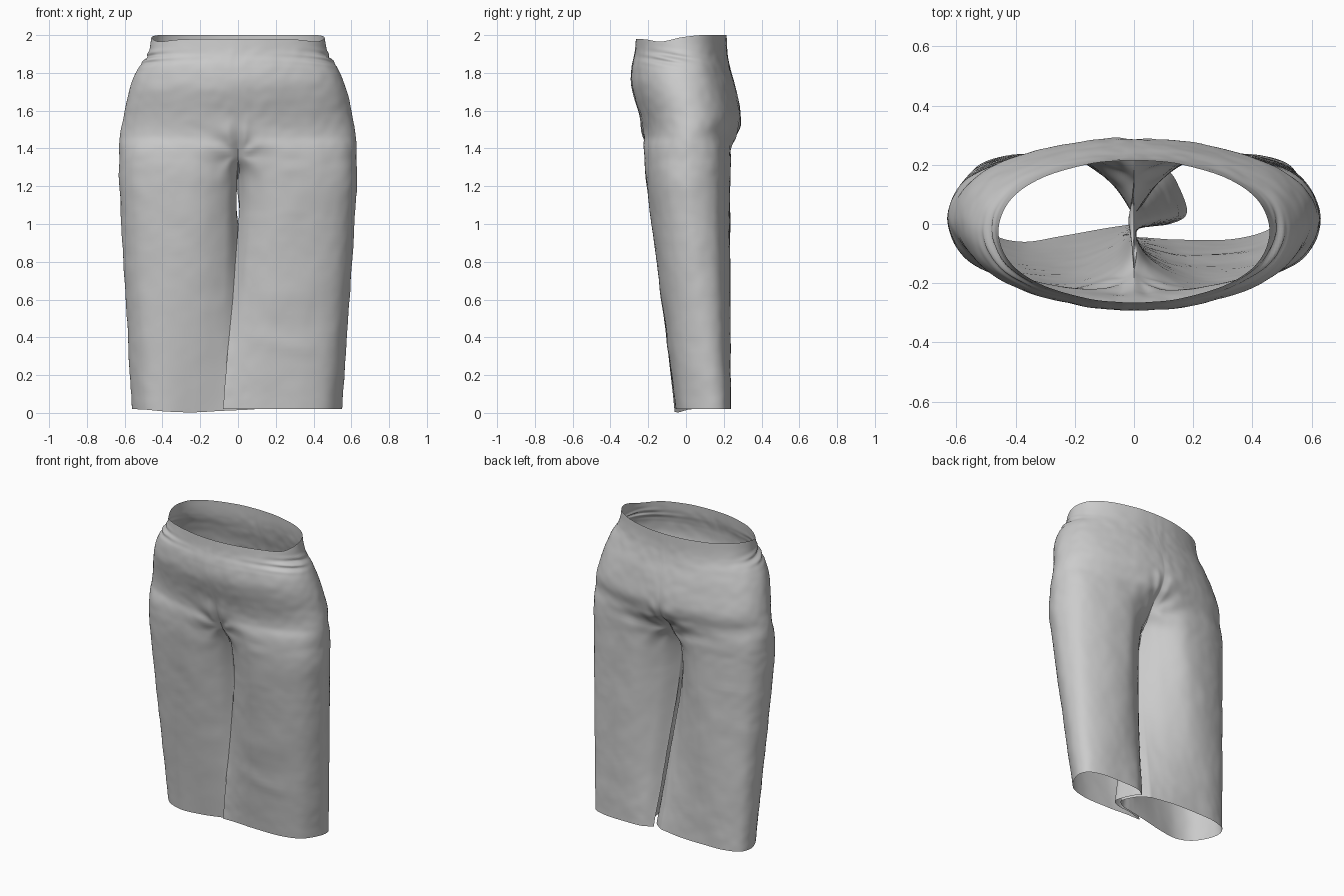
import bpy, bmesh, math
from mathutils import Vector, noise

if "Cube" in bpy.data.objects:
    bpy.data.objects.remove(bpy.data.objects["Cube"])

N_OUT, N_IN = 96, 30          # columns round the outside / inside of each leg
STEPS = [44, 18, 10, 10, 12, 12, 14, 10]   # rows between neighbouring sections


def catmull(p, i, t):
    a, b = p[max(i - 1, 0)], p[i]
    c, d = p[i + 1], p[min(i + 2, len(p) - 1)]
    return 0.5 * (2 * b + (c - a) * t + (2 * a - 5 * b + 4 * c - d) * t * t
                  + (3 * b - a - 3 * c + d) * t ** 3)


def spline(pts, n):
    """n + 1 points along a curve through pts."""
    pts = [Vector(p) for p in pts]
    out = []
    for k in range(n + 1):
        u = k / n * (len(pts) - 1)
        i = min(int(u), len(pts) - 2)
        out.append(catmull(pts, i, u - i))
    return out


def loft(sections):
    """Rows of points passing smoothly through all the sections."""
    rows = []
    for i in range(len(sections) - 1):
        for k in range(STEPS[i]):
            rows.append([catmull([s[c] for s in sections], i, k / STEPS[i])
                         for c in range(len(sections[0]))])
    rows.append(list(sections[-1]))
    return rows


def flat(pts, z):
    return [(x, y, z) for x, y in pts]


def hem_left_z(pts):
    """The left hem dips a little along its front."""
    return [(x, y, .02 * min(1, max(0, (y + .05) / .07, (x - .3) / .22, -x / .05)))
            for x, y in pts]


# Hems: the right leg wraps over the left one (left leg is given mirrored)
HEM_R = [(-.08, -.045), (.02, -.045), (.15, -.053), (.34, -.05), (.475, -.005), (.547, .11),
         (.53, .195), (.43, .232), (.30, .237), (.17, .232), (.10, .195)]
HEM_R_IN = [(.10, .195), (.14, .15), (.18, .04), (.12, .0), (.02, -.012), (-.08, -.045)]
HEM_L = [(0, 0), (.10, -.015), (.24, -.04), (.38, -.06), (.49, -.025), (.558, .09),
         (.54, .185), (.44, .23), (.30, .237), (.12, .232), (-.04, .205)]
HEM_L_IN = [(-.04, .205), (-.11, .15), (-.15, .06), (-.10, .016), (-.04, .006), (0, 0)]

# Thigh and crotch sections, the same for both legs
THIGH = [(.007, -.045), (.065, -.128), (.21, -.190), (.42, -.17), (.565, -.10), (.622, .025),
         (.57, .15), (.42, .216), (.22, .228), (.085, .145), (.007, .04)]
THIGH_IN = [(.007, .04), (.008, .025), (.009, .01), (.009, -.01), (.008, -.03), (.007, -.045)]
CROTCH = [(0, -.165), (.06, -.195), (.21, -.22), (.425, -.185), (.573, -.11), (.629, .02),
          (.573, .145), (.425, .215), (.215, .240), (.065, .20), (0, .155)]
CROTCH_IN = [(0, .155, 1.36), (0, .11, 1.29), (0, .04, 1.255),
             (0, -.04, 1.25), (0, -.12, 1.29), (0, -.165, 1.36)]

# Seat: height, half width, front, back, centre pull-in
SEAT = [(1.47, .622, -.229, .270, .94), (1.57, .606, -.246, .289, .99),
        (1.72, .572, -.288, .263, 1), (1.82, .532, -.289, .236, 1),
        (1.90, .478, -.272, .220, 1), (1.98, .458, -.265, .215, 1)]
ANGLES = [0, 6, 20, 43, 66, 90, 114, 137, 160, 174, 180]
WAIST_Z = [1.98, 1.98, 1.98, 1.976, 1.966, 1.988, 2, 2, 2, 2, 2]


def seat_section(row):
    z, w, front, back, pull = SEAT[row]
    mid, half = (front + back) / 2, (back - front) / 2
    pts = []
    for k, a in enumerate(ANGLES):
        c = -math.cos(math.radians(a))
        y = mid + half * math.copysign(abs(c) ** .92, c)
        if k in (0, 10):
            y *= pull
        top = WAIST_Z[k] if row == len(SEAT) - 1 else z
        pts.append((w * math.sin(math.radians(a)) if k < 10 else 0, y, top))
    return pts


def bell(v, centre, width):
    return math.exp(-((v - centre) / width) ** 2)


def crease(p):
    """Cloth folds: hip pinches, crotch rays, leg drapes and fine unevenness."""
    x, y, z = p
    out = Vector((x * .6, y, 0))
    out = out.normalized() if out.length > 1e-5 else out
    edge = min(1, z / .08) * min(1, max(0, (1.96 - z) / .05))
    d = .004 * noise.noise(p * 7) + .002 * noise.noise(p * 19)
    # gathered folds below the waistband at each hip
    pinch = bell(z, 1.88, .035) * bell(y, -.09, .11) * min(1, abs(x) / .4)
    d += .009 * pinch * math.sin((z + .2 * y * (1 if x > 0 else .6)) * 2 * math.pi / .045)
    # rays spreading from the crotch, front and back
    r = math.hypot(x, z - 1.37)
    ray = bell(r, .12, .08) * min(1, abs(x) / .05) * min(1, abs(y) / .15)
    d += .005 * ray * math.sin(7 * math.atan2(z - 1.37, abs(x)) + 3 * noise.noise(p * 5))
    # slanting drapes on the front of the right leg
    if y < 0:
        d += .006 * bell(x, .28, .15) * (bell(z + .2 * x, .41, .04) + bell(z - .2 * x, .58, .06)
                                         - bell(z, .46, .06))
    # fold under the seat
    else:
        d -= .008 * bell(z, 1.39, .035) * bell(abs(x), .22, .16)
    near_seam = min(1, abs(x) / .04)
    return p + out * d * edge * near_seam


def add_grid(bm, rows, side):
    verts = []
    for row in rows:
        verts.append([bm.verts.new(crease(Vector((side * p.x, p.y, p.z)))) for p in row])
    for a, b in zip(verts, verts[1:]):
        for i in range(len(a) - 1):
            quad = (a[i], a[i + 1], b[i + 1], b[i])
            bm.faces.new(quad if side > 0 else quad[::-1])


bm = bmesh.new()
legs = ((1, flat(HEM_R, .02), flat(HEM_R_IN, .02)),
        (-1, hem_left_z(HEM_L), hem_left_z(HEM_L_IN)))
for side, hem, hem_in in legs:
    # Outside: hem to waist
    sections = [hem, flat(THIGH, 1.08), flat(CROTCH, 1.36)]
    sections += [seat_section(r) for r in range(len(SEAT))]
    outer = loft([spline(s, N_OUT) for s in sections])
    # Inside leg: hem to crotch, sharing its edges with the outside
    inner = loft([spline(s, N_IN) for s in (hem_in, flat(THIGH_IN, 1.08), CROTCH_IN)])
    for o, i in zip(outer, inner):
        i[0], i[-1] = o[-1].copy(), o[0].copy()
    # Centre line stays exactly on x = 0 above the crotch
    for row in outer[STEPS[0] + STEPS[1]:]:
        row[0].x = row[-1].x = 0
    add_grid(bm, outer, side)
    add_grid(bm, inner, side)

bmesh.ops.remove_doubles(bm, verts=bm.verts, dist=1e-4)
bmesh.ops.recalc_face_normals(bm, faces=bm.faces)
mesh = bpy.data.meshes.new("trousers")
bm.to_mesh(mesh)
bm.free()
trousers = bpy.data.objects.new("trousers", mesh)
bpy.context.collection.objects.link(trousers)
bpy.context.view_layer.objects.active = trousers
trousers.select_set(True)
bpy.ops.object.shade_smooth_by_angle(angle=math.radians(50))
